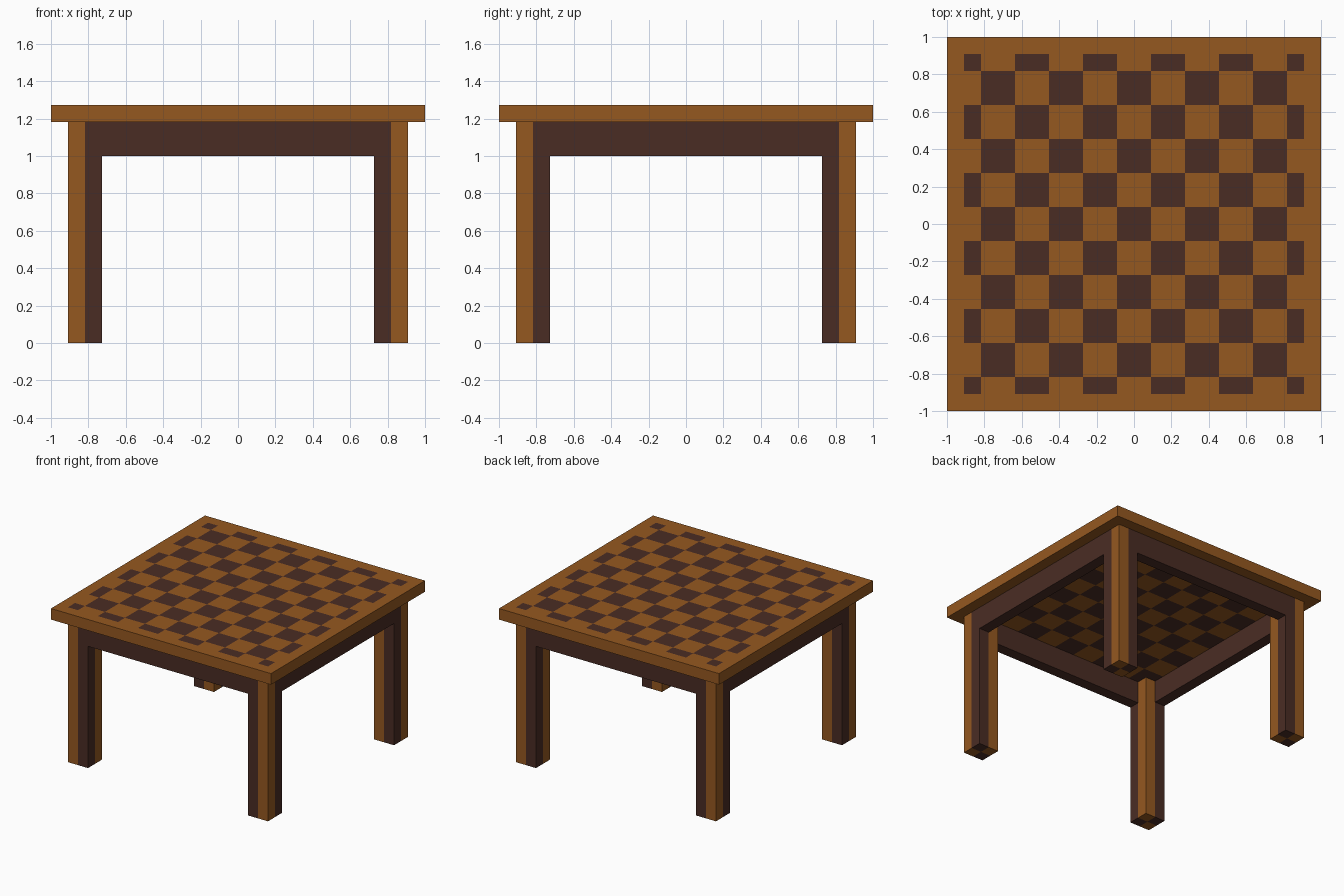
import bpy, bmesh
from mathutils import Vector

if "Cube" in bpy.data.objects:
    bpy.data.objects.remove(bpy.data.objects["Cube"])

U = 1 / 11                      # modelling unit: the top is 22 units wide
LEG_H, TOP_H, APRON_Z = 13 * U, 14 * U, 11 * U


def material(name, rgb):
    m = bpy.data.materials.new(name)
    m.diffuse_color = (*rgb, 1)
    m.use_nodes = True
    m.node_tree.nodes["Principled BSDF"].inputs["Base Color"].default_value = m.diffuse_color
    return m


LIGHT = material("honey wood", (0.300, 0.0976, 0.0144))
DARK = material("dark wood", (0.0685, 0.0252, 0.0176))


def box(name, lo, hi, cuts_x=(), cuts_y=(), is_dark=lambda p: False):
    """Box cut along x and y; each face is coloured by the block behind it."""
    bm = bmesh.new()
    bmesh.ops.create_cube(bm, size=1)
    lo, hi = Vector(lo), Vector(hi)
    for v in bm.verts:
        v.co = Vector([hi[i] if v.co[i] > 0 else lo[i] for i in range(3)])
    for axis, cuts in ((0, cuts_x), (1, cuts_y)):
        for c in cuts:
            co, no = Vector(), Vector()
            co[axis], no[axis] = c, 1
            bmesh.ops.bisect_plane(bm, geom=bm.verts[:] + bm.edges[:] + bm.faces[:],
                                   plane_co=co, plane_no=no)
    bm.normal_update()
    for f in bm.faces:
        p = f.calc_center_median() - f.normal * 0.01
        f.material_index = 1 if is_dark(p) else 0
    me = bpy.data.meshes.new(name)
    bm.to_mesh(me)
    bm.free()
    me.materials.append(LIGHT)
    me.materials.append(DARK)
    ob = bpy.data.objects.new(name, me)
    bpy.context.collection.objects.link(ob)
    return ob


# Table top with checkerboard inlay inside a plain one-unit rim
def checker(p):
    if max(abs(p.x), abs(p.y)) > 10 * U:
        return False
    return (round(p.x / (2 * U)) + round(p.y / (2 * U))) % 2 == 0


lines = [i * U for i in [-10, *range(-9, 10, 2), 10]]
box("table_top", (-1, -1, LEG_H), (1, 1, TOP_H), lines, lines, checker)


# Legs: four strips each, light on the outer and inner corners
def leg_dark(p):
    return (abs(p.x) > 9 * U) != (abs(p.y) > 9 * U)


for sx, nx in ((-1, "left"), (1, "right")):
    for sy, ny in ((-1, "front"), (1, "back")):
        xs = sorted((sx * 8 * U, sx * 10 * U))
        ys = sorted((sy * 8 * U, sy * 10 * U))
        box(f"{ny}_{nx}_leg", (xs[0], ys[0], 0), (xs[1], ys[1], LEG_H),
            [sx * 9 * U], [sy * 9 * U], leg_dark)

# Aprons: one unit thick, flush with the outside of the legs
for s, ny, nx in ((-1, "front", "left"), (1, "back", "right")):
    a, b = sorted((s * 9 * U, s * 10 * U))
    box(f"{ny}_apron", (-8 * U, a, APRON_Z), (8 * U, b, LEG_H), is_dark=lambda p: True)
    box(f"{nx}_apron", (a, -8 * U, APRON_Z), (b, 8 * U, LEG_H), is_dark=lambda p: True)
